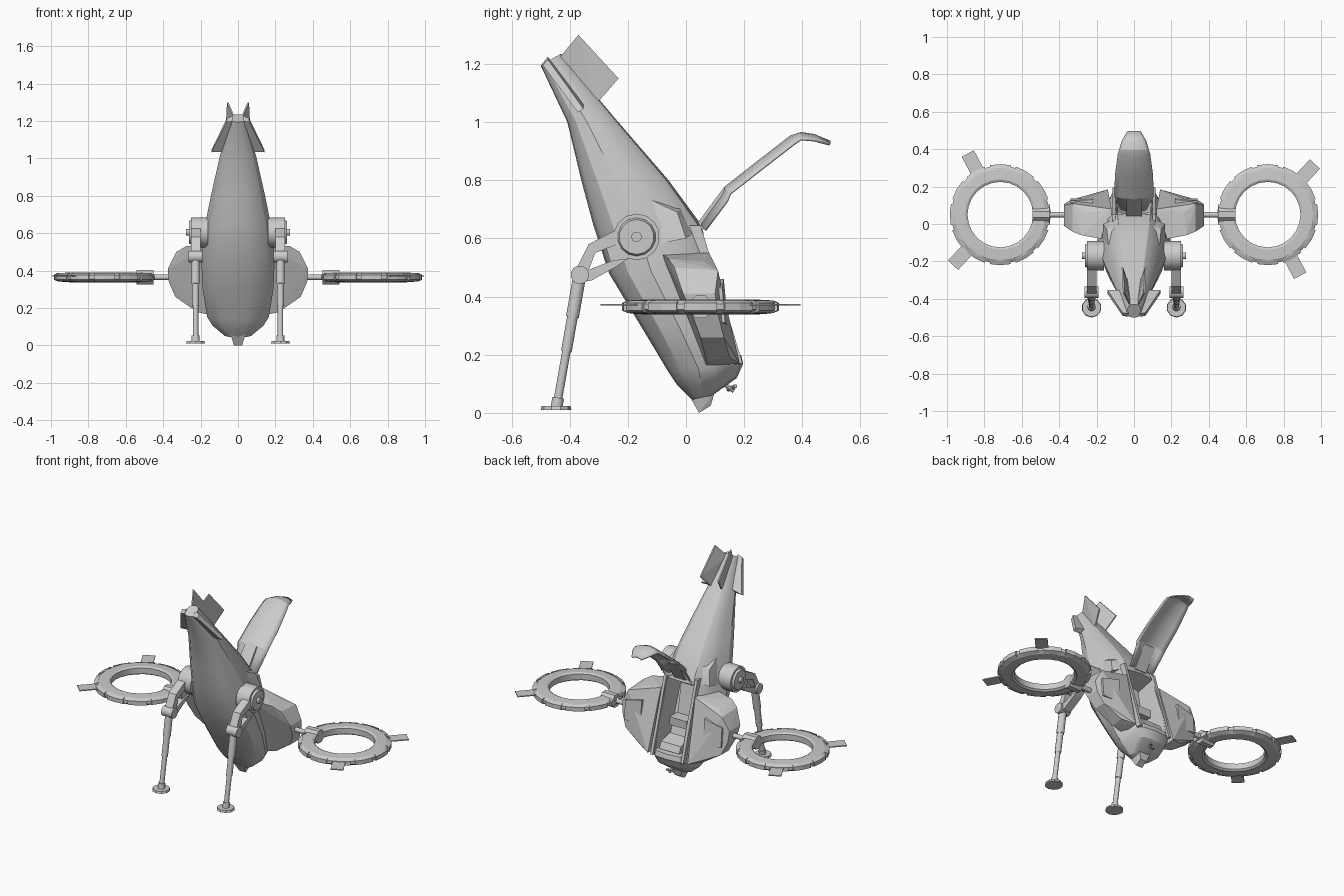
import bpy, bmesh
from math import sin, cos, pi, radians
from mathutils import Vector as V

if "Cube" in bpy.data.objects:
    bpy.data.objects.remove(bpy.data.objects["Cube"])


def finish(name, bm, smooth=None):
    bmesh.ops.recalc_face_normals(bm, faces=bm.faces)
    me = bpy.data.meshes.new(name)
    bm.to_mesh(me)
    bm.free()
    ob = bpy.data.objects.new(name, me)
    bpy.context.collection.objects.link(ob)
    bpy.ops.object.select_all(action='DESELECT')
    bpy.context.view_layer.objects.active = ob
    ob.select_set(True)
    if smooth:
        bpy.ops.object.shade_smooth_by_angle(angle=radians(smooth))
    return ob


def hull(name, pts):
    bm = bmesh.new()
    for p in pts:
        bm.verts.new(p)
    r = bmesh.ops.convex_hull(bm, input=bm.verts[:])
    junk = {g for g in r['geom_interior'] + r['geom_unused'] if isinstance(g, bmesh.types.BMVert)}
    bmesh.ops.delete(bm, geom=list(junk), context='VERTS')
    bmesh.ops.dissolve_limit(bm, angle_limit=0.02, verts=bm.verts[:], edges=bm.edges[:])
    return finish(name, bm)


def loft(name, rings, closed=True, loop=False, smooth=None):
    bm = bmesh.new()
    rows = [[bm.verts.new(p) for p in r] for r in rings]
    n = len(rows[0])
    for a, b in zip(rows, rows[1:] + rows[:1] if loop else rows[1:]):
        for i in range(n if closed else n - 1):
            j = (i + 1) % n
            bm.faces.new((a[i], a[j], b[j], b[i]))
    if closed and not loop:
        bm.faces.new(rows[0])
        bm.faces.new(rows[-1])
    return finish(name, bm, smooth)


def rod(name, a, b, r1, r2=None, n=12):
    a, b = V(a), V(b)
    q = (b - a).to_track_quat('Z', 'Y')
    ring = [V((cos(2 * pi * (i + .5) / n), sin(2 * pi * (i + .5) / n), 0)) for i in range(n)]
    return loft(name, [[c + q @ (p * r) for p in ring] for c, r in ((a, r1), (b, r2 or r1))], smooth=32)


def prism(name, yz, x0, x1):
    return loft(name, [[(x, y, z) for y, z in yz] for x in (x0, x1)])


# Fuselage: stations of belly (y, z), top (y, z), half width
stations = [(.02, .045, .09, .06, .07), (-.03, .095, .175, .12, .135), (-.06, .14, .197, .17, .165),
            (-.15, .29, .155, .33, .19), (-.265, .48, .10, .49, .197), (-.32, .65, .05, .65, .175),
            (-.36, .80, -.06, .80, .145), (-.408, 1.0, -.25, 1.02, .098), (-.50, 1.195, -.43, 1.235, .04)]
half = [(0, 0), (.3, .015), (.6, .06), (.85, .18), (1, .40), (.9, .62), (.72, .86), (.5, .97), (0, 1)]
section = half + [(-u, v) for u, v in half[-2:0:-1]]
body = loft('fuselage', [[(u * w, by + (ty - by) * v, bz + (tz - bz) * v) for u, v in section]
                         for by, bz, ty, tz, w in stations], smooth=28)

# Cockpit opening
cutter = hull('cockpit_cutter', [(s * x, y, z) for s in (1, -1) for x, y, z in
              ((.10, .15, .64), (.10, .3, .19), (.085, -.08, .57), (.085, .05, .21))])
m = body.modifiers.new('cockpit', 'BOOLEAN')
m.object, m.operation, m.solver = cutter, 'DIFFERENCE', 'EXACT'
bpy.context.view_layer.objects.active = body
bpy.ops.object.modifier_apply(modifier='cockpit')
bpy.data.objects.remove(cutter)

# Seat, console and nose turret
hull('seat_back', [(x, y, z) for x in (-.055, .055) for y, z in ((-.07, .54), (-.03, .56), (.01, .36), (-.03, .33))])
hull('seat_base', [(x, y, z) for x in (-.06, .06) for y, z in ((-.02, .34), (.0, .38), (.08, .38), (.08, .33))])
hull('console', [(x, y, z) for x in (-.07, .07) for y, z in ((.06, .2), (.17, .21), (.15, .25), (.06, .27))])
hull('nose_turret', [(x, y, z) for w, pts in ((.04, ((.01, .06), (.10, .075))), (.022, ((.045, .0), (.085, .025))))
                     for x in (-w, w) for y, z in pts])
rod('nose_probe', (0, .13, .10), (0, .165, .075), .008, n=8)
rod('probe_bar', (-.02, .145, .08), (.02, .17, .092), .007, n=8)

# Open canopy: arched plate swept along its side profile
path = [(.05, .65, .085), (.125, .75, .098), (.135, .775, .104), (.25, .865, .10), (.36, .95, .085),
        (.395, .962, .078), (.44, .955, .066), (.495, .932, .034)]
rings = []
for y, z, w in path:
    rings.append([(w * t, y + .016 * t * t * (1 if y < .37 else 0), z - .022 * t * t * min(1, w / .08))
                  for t in (-1, -.75, -.4, 0, .4, .75, 1)])
canopy = loft('canopy', rings, closed=False, smooth=25)
m = canopy.modifiers.new('thickness', 'SOLIDIFY')
m.thickness, m.offset = .008, 0
hull('canopy_hinge', [(x, y, z) for x in (-.04, .04) for y, z in ((.03, .64), (.06, .63), (.14, .76), (.13, .775))])

for s, side in ((1, 'right'), (-1, 'left')):
    # Cockpit sill and raised intake
    hull(side + '_sill', [(s * x, y + d, z) for x in (.098, .116) for y, z in ((.05, .645), (.095, .49), (.195, .17))
                          for d in (-.05, .0)])
    hull(side + '_intake', [(s * x, y, z) for x, y, z in
         ((.08, -.17, .78), (.13, -.18, .76), (.07, -.01, .71), (.145, -.03, .69),
          (.15, -.10, .68), (.10, .03, .62), (.165, .0, .6), (.17, -.1, .58))])
    # Wing shoulder
    hull(side + '_shoulder', [(s * x, y, z) for x, y, z in
         ((.12, -.09, .55), (.12, .08, .55), (.14, .185, .17), (.14, .07, .16),
          (.28, -.06, .53), (.27, .06, .52), (.22, .15, .19), (.22, .07, .18),
          (.33, -.04, .50), (.33, .11, .49), (.375, -.01, .41), (.375, .10, .41),
          (.37, .02, .34), (.37, .11, .34), (.335, .13, .26), (.335, .05, .26))])
    hull(side + '_shoulder_panel', [(s * x, y, z) for x, y, z in
         ((.22, .13, .46), (.22, .145, .30), (.34, .125, .43), (.34, .135, .31),
          (.22, .05, .46), (.22, .05, .30), (.34, .05, .43), (.34, .05, .31))])

    # Rotor ring, arm and clamp
    c = V((s * .715, .05, 0))
    polar = lambda r, a, z: c + V((r * cos(a), r * sin(a), z))
    prof = [(.175, .347), (.175, .383), (.188, .39), (.243, .387), (.262, .375),
            (.262, .355), (.243, .342), (.188, .338)]
    loft(side + '_rotor_ring', [[polar(r, 2 * pi * i / 24, z) for r, z in prof] for i in range(24)],
         loop=True, smooth=25)
    for k in range(12):
        a = 2 * pi * k / 12
        hull(side + '_rim_panel', [polar(r, a + radians(d), z) for d in (-12, 0, 12)
                                   for r, z in ((.25, .343), (.27, .352), (.27, .378), (.25, .387))])
    rod(side + '_rotor_arm', (s * .34, .05, .365), (s * .47, .05, .365), .015)
    rod(side + '_rotor_clamp', (s * .453, .05, .365), (s * .542, .05, .365), .042, n=8)
    for deg in (47, -62):
        a = radians(deg if s > 0 else deg + 180)
        u, t = V((cos(a), sin(a), 0)), V((-sin(a), cos(a), 0))
        hull(side + '_rotor_tab', [c + u * r + t * w + V((0, 0, z)) for r in (.25, .37)
                                   for w in (-.037, .037) for z in (.369, .375)])

    # Leg: hip, forked thigh, knee, telescopic shin, foot
    x = s * .227
    rod(side + '_hip', (s * .16, -.17, .605), (s * .25, -.17, .605), .08, n=14)
    rod(side + '_hip_cap', (s * .25, -.17, .605), (s * .262, -.17, .605), .066, .06, n=14)
    rod(side + '_hip_bolt', (s * .25, -.17, .605), (s * .278, -.17, .605), .018)
    prism(side + '_thigh_upper', [(-.22, .64), (-.335, .58), (-.375, .50), (-.335, .49), (-.312, .55), (-.21, .59)],
          s * .2, s * .252)
    prism(side + '_thigh_lower', [(-.2, .53), (-.25, .525), (-.34, .49), (-.345, .452), (-.325, .455), (-.235, .505)],
          s * .2, s * .252)
    prism(side + '_thigh_web', [(-.24, .63), (-.285, .60), (-.26, .52), (-.2, .53)], s * .21, s * .245)
    rod(side + '_knee', (s * .19, -.365, .475), (s * .264, -.365, .475), .032)
    knee, foot = V((x, -.365, .475)), V((x, -.445, .02))
    for name, a, b, r in (('shin_upper', 0, .32, .023), ('shin_middle', .3, .58, .019),
                          ('shin_lower', .56, .99, .015), ('ankle', .93, 1, .021)):
        rod(side + '_' + name, knee.lerp(foot, a), knee.lerp(foot, b), r)
    rod(side + '_foot', (x, -.447, .01), (x, -.447, .023), .053, .05, n=10)

    # Tail: canted upper fin and swept side fin
    hull(side + '_upper_fin', [(s * (fx + d), y, z) for fx, y, z in
         ((.018, -.44, 1.215), (.055, -.37, 1.30), (.062, -.232, 1.15), (.035, -.31, 1.06)) for d in (-.004, .004)])
    hull(side + '_side_fin', [(s * fx, y, z) for fx, y, z in
         ((.03, -.495, 1.20), (.03, -.475, 1.225), (.06, -.492, 1.195), (.06, -.475, 1.215),
          (.08, -.37, 1.035), (.08, -.352, 1.06), (.142, -.372, 1.033), (.142, -.352, 1.045))])
